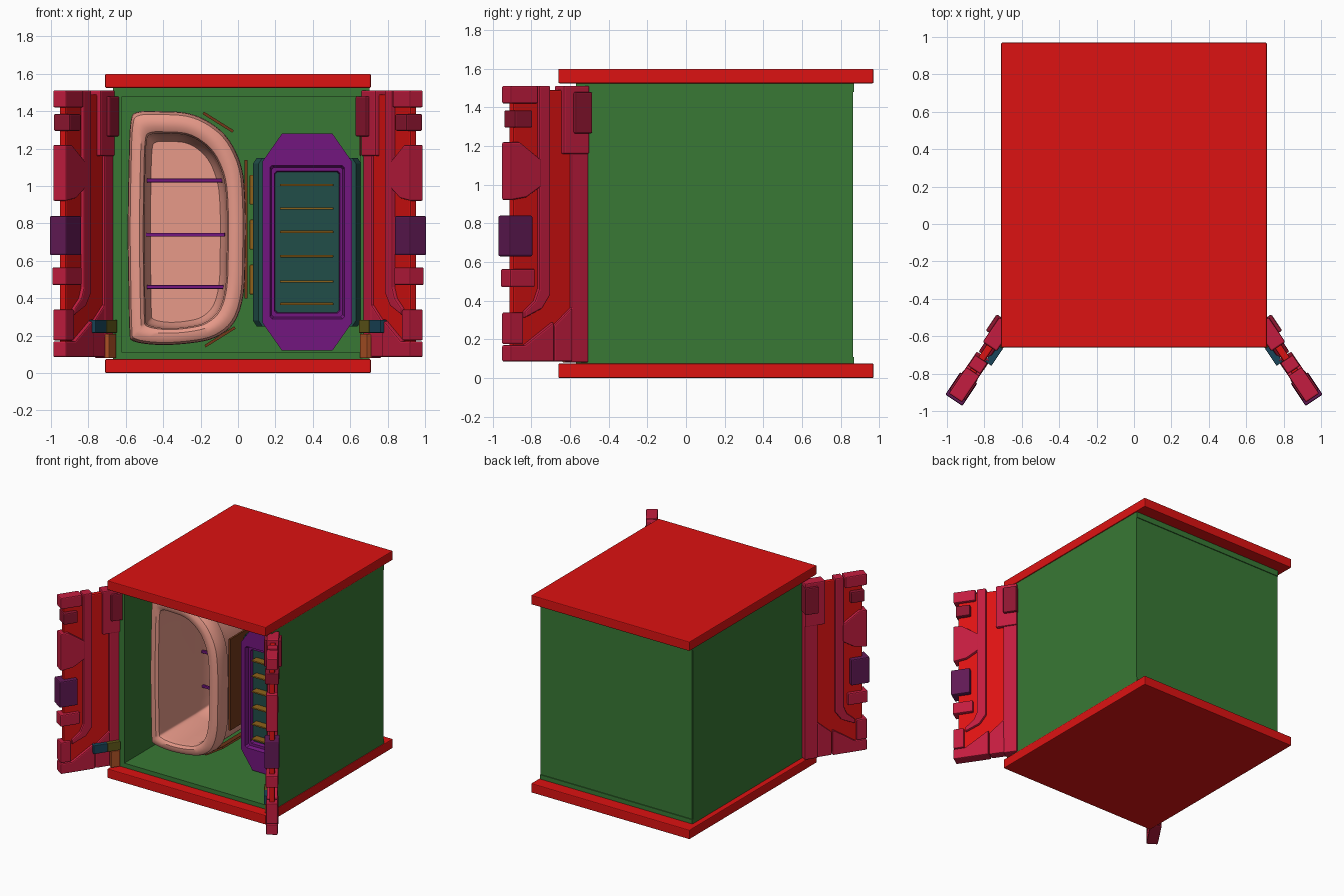
import bpy, bmesh, math

if "Cube" in bpy.data.objects:
    bpy.data.objects.remove(bpy.data.objects["Cube"])

COL = {
    "red": (0.72, 0.006, 0.006), "crimson": (0.55, 0.012, 0.05), "dark_crimson": (0.27, 0.008, 0.03),
    "plum": (0.12, 0.01, 0.09), "green": (0.04, 0.19, 0.035), "pink": (0.8, 0.32, 0.25),
    "purple": (0.17, 0.008, 0.21), "brown": (0.17, 0.04, 0.01), "ochre": (0.27, 0.12, 0.01),
    "teal": (0.015, 0.075, 0.065), "blue": (0.01, 0.06, 0.1), "olive": (0.12, 0.1, 0.01),
    "orange": (0.45, 0.09, 0.02)}
MATS = {}
for key, c in COL.items():
    MATS[key] = bpy.data.materials.new(key)
    MATS[key].diffuse_color = (*c, 1)


def finish(name, bm, color, bevel=0, smooth=False):
    bmesh.ops.recalc_face_normals(bm, faces=bm.faces)
    me = bpy.data.meshes.new(name)
    bm.to_mesh(me)
    bm.free()
    me.materials.append(MATS[color])
    ob = bpy.data.objects.new(name, me)
    bpy.context.collection.objects.link(ob)
    if smooth:
        me.polygons.foreach_set("use_smooth", [True] * len(me.polygons))
        me.set_sharp_from_angle(angle=math.radians(35))
    if bevel:
        m = ob.modifiers.new("bevel", 'BEVEL')
        m.width, m.segments = bevel, 2
    return ob


def loft(name, rings, color, bevel=0, smooth=False):
    """Closed solid through rings of equal length, capped at both ends."""
    bm = bmesh.new()
    vs = [[bm.verts.new(p) for p in r] for r in rings]
    n = len(vs[0])
    for a, b in zip(vs, vs[1:]):
        for i in range(n):
            bm.faces.new((a[i], a[(i + 1) % n], b[(i + 1) % n], b[i]))
    bm.faces.new(vs[0])
    bm.faces.new(vs[-1])
    return finish(name, bm, color, bevel, smooth)


def box(name, x, y, z, color, bevel=0):
    ring = lambda yy: [(x[0], yy, z[0]), (x[1], yy, z[0]), (x[1], yy, z[1]), (x[0], yy, z[1])]
    return loft(name, [ring(y[0]), ring(y[1])], color, bevel)


# Roof and base slabs
box("base_slab", (-.71, .71), (-.66, .97), (0, .075), "red", .006)
box("roof_slab", (-.71, .71), (-.66, .97), (1.525, 1.6), "red", .006)

# Green shell, open at the front
box("left_wall", (-.667, -.62), (-.57, .86), (.07, 1.53), "green")
box("right_wall", (.655, .703), (-.57, .86), (.07, 1.53), "green")
box("back_wall", (-.66, .70), (.82, .863), (.07, 1.53), "green")
box("floor_panel", (-.665, .70), (-.57, .87), (.07, .11), "green")
box("ceiling_panel", (-.665, .70), (-.57, .87), (1.48, 1.53), "green")


# Tub standing on its end, opening forwards
CTRL = [(-.56, .17), (-.42, .15), (-.25, .16), (-.12, .19), (-.02, .27), (.03, .42), (.04, .65), (.04, .9),
        (.02, 1.1), (-.05, 1.25), (-.15, 1.34), (-.27, 1.39), (-.42, 1.40), (-.54, 1.395), (-.575, 1.34),
        (-.585, 1.1), (-.59, .75), (-.585, .4), (-.58, .22)]


def smooth_loop(p, k=4):
    out, n = [], len(p)
    for i in range(n):
        a, b, c, d = (p[(i + j) % n] for j in (-1, 0, 1, 2))
        for s in range(k):
            t = s / k
            out.append(tuple(.5 * (2 * b[q] + (c[q] - a[q]) * t + (2 * a[q] - 5 * b[q] + 4 * c[q] - d[q]) * t * t
                                   + (3 * b[q] - a[q] - 3 * c[q] + d[q]) * t ** 3) for q in (0, 1)))
    return out


OUTLINE = smooth_loop(CTRL)


def tub_ring(t, y):
    """Outline shrunk from the outer rim (t=0) to the inner rim (t=1)."""
    x0, x1, z0, z1 = -.59 + .09 * t, .04 - .10 * t, .15 + .09 * t, 1.40 - .12 * t
    return [(x0 + (x + .59) / .63 * (x1 - x0), y, z0 + (z - .15) / 1.25 * (z1 - z0)) for x, z in OUTLINE]


loft("tub", [tub_ring(t, y) for t, y in (
    (.7, .42), (.45, .39), (.35, .28), (.3, -.1), (.2, -.17), (.03, -.18), (0, -.21), (.03, -.26), (.15, -.295),
    (.4, -.31), (.7, -.31), (.92, -.295), (1, -.26), (1.05, .15), (1.12, .26), (1.35, .31))], "pink", smooth=True)
for i, z in enumerate((1.03, .74, .46)):
    box(f"tub_bar_{i}", (-.51, -.07), (.235, .255), (z - .01, z + .01), "purple", .004)


# Boards standing along the curved side of the tub
def board(name, a, b, th=.015):
    dx, dz = b[0] - a[0], b[1] - a[1]
    l = math.hypot(dx, dz)
    nx, nz = dz / l * th, -dx / l * th
    pts = [a, b, (b[0] + nx, b[1] + nz), (a[0] + nx, a[1] + nz)]
    loft(name, [[(x, y, z) for x, z in pts] for y in (-.17, .4)], "brown")


board("tub_board_side", (.035, .4), (.035, 1.14))
board("tub_board_top", (-.03, 1.285), (-.19, 1.385))
board("tub_board_bottom", (-.18, .15), (-.02, .25))

# Louvred cabinet: octagonal purple front with a recess
CX, CZ = .37, .70


def octagon(hx, hz, cx, cz, y):
    q = [(hx, hz - cz), (hx - cx, hz), (cx - hx, hz), (-hx, hz - cz),
         (-hx, cz - hz), (cx - hx, -hz), (hx - cx, -hz), (hx, cz - hz)]
    return [(CX + x, y, CZ + z) for x, z in q]


loft("cabinet_front", [
    octagon(.24, .58, .105, .15, .02), octagon(.24, .58, .105, .15, -.15),
    octagon(.20, .41, .012, .012, -.15), octagon(.19, .40, .012, .012, -.12),
    octagon(.175, .38, .012, .012, -.12), octagon(.16, .36, .012, .012, 0)], "purple")
loft("cabinet_body", [
    octagon(.26, .45, .02, .03, -.09), octagon(.29, .45, .02, .03, -.04),
    octagon(.29, .45, .02, .03, .5), octagon(.25, .42, .02, .03, .55)], "teal")
for i, z in enumerate((1.005, .88, .755, .625, .49, .37)):
    box(f"louvre_{i}", (.225, .51), (-.15, .01), (z - .006, z + .006), "ochre", .003)
for i, z in enumerate((.5, .74, .98)):
    box(f"cabinet_catch_{i}", (.062, .085), (0, .12), (z - .08, z + .08), "ochre", .006)


# Doors swung open: parts drawn in door space (s inward from free edge, z up, v through the thickness)
def door_part(name, pts, h, color, v=0, bevel=.008):
    for side, sg in (("left", -1), ("right", 1)):
        rings = [[(sg * (.955 - .556 * s + .831 * w), -.93 + .831 * s + .556 * w, z) for s, z in pts]
                 for w in (v - h, v + h)]
        loft(f"{side}_door_{name}", rings, color, bevel)


def rect(s0, s1, z0, z1):
    return [(s0, z0), (s1, z0), (s1, z1), (s0, z1)]


door_part("panel", rect(.03, .47, .10, 1.49), .02, "red")
door_part("top_block", rect(0, .17, 1.42, 1.512), .043, "crimson")
door_part("spine", [(.18, 1.512), (.25, 1.512), (.25, .43), (.2, .36), (.09, .31), (.09, .345), (.155, .40), (.18, .46)],
          .04, "crimson")
door_part("upper_square", rect(.02, .13, 1.295, 1.385), .052, "dark_crimson")
door_part("wedge_block", [(0, .92), (.1, .935), (.19, .99), (.19, 1.13), (.06, 1.22), (0, 1.22)], .043, "crimson")
door_part("handle_block", rect(-.015, .13, .63, .84), .055, "plum")
door_part("lower_block", rect(-.005, .15, .47, .565), .046, "crimson")
door_part("corner_block", rect(0, .08, .175, .34), .043, "crimson")
door_part("foot", [(0, .085), (.27, .085), (.27, .29), (.09, .17), (0, .17)], .043, "crimson")
door_part("gusset", [(.275, .085), (.39, .085), (.39, .37), (.275, .27)], .035, "crimson")
door_part("inner_post", rect(.385, .49, .08, 1.5), .035, "crimson")
door_part("hinge_plate", rect(.33, .49, 1.16, 1.512), .045, "crimson")
door_part("hinge_pad", rect(.39, .495, 1.265, 1.48), .065, "dark_crimson")
# Latch pieces on the inner face
door_part("latch_tip", rect(.25, .36, .215, .285), .02, "blue", -.045, .004)
door_part("latch_body", rect(.36, .46, .215, .285), .02, "olive", -.045, .004)
door_part("latch_foot", rect(.39, .46, .08, .21), .02, "orange", -.04, .004)

for m in bpy.data.materials:
    if m.users and not m.is_grease_pencil:
        m.use_nodes = True
        m.node_tree.nodes["Principled BSDF"].inputs["Base Color"].default_value = m.diffuse_color
